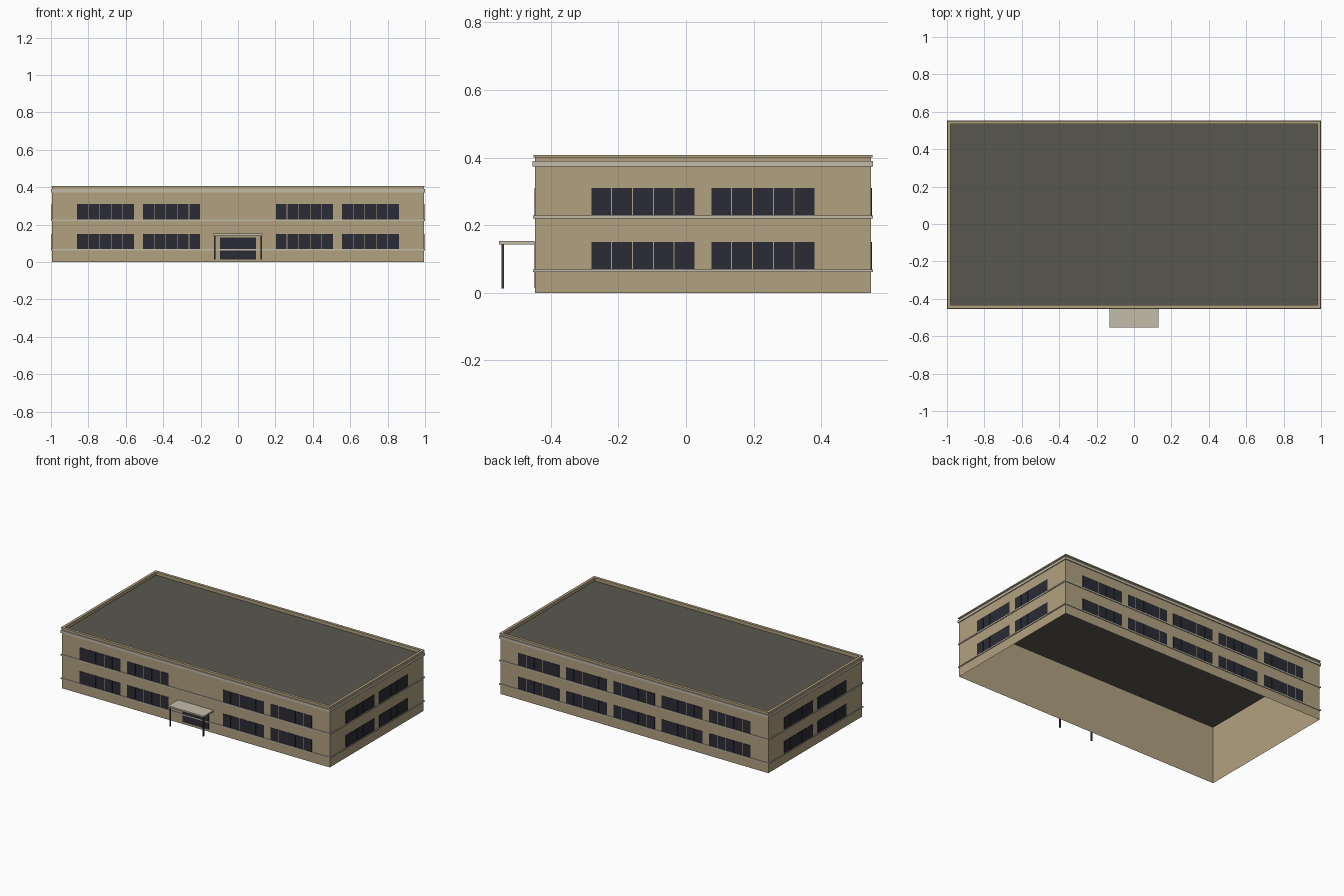
import bpy, bmesh
from mathutils import Matrix, Vector

cube = bpy.data.objects.get("Cube")
if cube:
    bpy.data.objects.remove(cube, do_unlink=True)


def material(name, hex_code):
    srgb = [int(hex_code[i:i + 2], 16) / 255 for i in (0, 2, 4)]
    color = [c / 12.92 if c < 0.04 else ((c + 0.055) / 1.055) ** 2.4 for c in srgb] + [1]
    m = bpy.data.materials.new(name)
    m.use_nodes = True
    m.diffuse_color = color
    m.node_tree.nodes["Principled BSDF"].inputs["Base Color"].default_value = color
    return m


TAN = material("tan wall", "b1a17f")
TRIM = material("pale stone trim", "c3bcaa")
ROOF = material("dark roof", "5a584e")
GLASS = material("dark glass", "2b2b35")
METAL = material("dark metal", "3e3e3c")

# Wall half sizes and the building's offset behind the canopy
HX, HY, CY = 0.9935, 0.497, 0.05
ROOF_Z = 0.386


def finish(name, bm, *mats):
    mesh = bpy.data.meshes.new(name)
    bm.to_mesh(mesh)
    bm.free()
    for m in mats:
        mesh.materials.append(m)
    obj = bpy.data.objects.new(name, mesh)
    bpy.context.scene.collection.objects.link(obj)
    return obj


def add_box(bm, lo, hi):
    lo, hi = Vector(lo), Vector(hi)
    place = Matrix.Translation((lo + hi) / 2) @ Matrix.Diagonal((*(hi - lo), 1))
    return bmesh.ops.create_cube(bm, size=1, matrix=place)["verts"]


def box(name, lo, hi, mat):
    bm = bmesh.new()
    add_box(bm, lo, hi)
    return finish(name, bm, mat)


def ring(name, out, inn, z0, z1, mat):
    """Rectangular band around the walls; out and inn are offsets from the wall face."""
    bm = bmesh.new()
    loops = []
    for off, z in ((out, z0), (out, z1), (inn, z1), (inn, z0)):
        x, y = HX + off, HY + off
        loops.append([bm.verts.new((sx * x, CY + sy * y, z))
                      for sx, sy in ((-1, -1), (1, -1), (1, 1), (-1, 1))])
    for a, b in zip(loops, loops[1:] + loops[:1]):
        for i in range(4):
            j = (i + 1) % 4
            bm.faces.new((a[i], a[j], b[j], b[i]))
    return finish(name, bm, mat)


# Hollow shell: tan walls, dark flat roof, open underneath
bm = bmesh.new()
add_box(bm, (-HX, CY - HY, 0), (HX, CY + HY, ROOF_Z))
bm.normal_update()
bmesh.ops.delete(bm, geom=[f for f in bm.faces if f.normal.z < -0.5], context="FACES_ONLY")
for f in bm.faces:
    f.material_index = int(f.normal.z > 0.5)
finish("walls_and_roof", bm, TAN, ROOF)

# Parapet, coping, cornice and sill bands
ring("parapet", 0, -0.0135, ROOF_Z + 0.001, 0.401, TAN)
ring("coping", 0.0045, -0.0135, 0.400, 0.408, TAN)
ring("cornice", 0.0065, 0.0005, 0.373, 0.390, TRIM)
ring("lower_sill_band", 0.0055, 0.0005, 0.062, 0.069, TRIM)
ring("upper_sill_band", 0.0055, 0.0005, 0.220, 0.228, TRIM)

# Window groups: five narrow panes each, on both floors of every wall
SPACING, PANE, GAP, HEIGHT = 0.3545, 0.0616, 0.003, 0.082


def windows(name, slots, distance, turns):
    bm = bmesh.new()
    for sill in (0.069, 0.228):
        for slot in slots:
            for k in range(-2, 3):
                x, w = slot * SPACING + k * PANE, (PANE - GAP) / 2
                add_box(bm, (x - w, -distance - 0.0025, sill),
                        (x + w, -distance - 0.0005, sill + HEIGHT))
    turn = Matrix.Rotation(turns * 1.5707963, 4, "Z")
    bm.transform(Matrix.Translation((0, CY, 0)) @ turn)
    finish(name, bm, GLASS)


windows("front_windows", (-2, -1, 1, 2), HY, 0)
windows("right_windows", (-0.5, 0.5), HX, 1)
windows("back_windows", (-2, -1, 0, 1, 2), HY, 2)
windows("left_windows", (-0.5, 0.5), HX, 3)

# Entrance: glass doors, canopy slab and two posts
front = CY - HY
box("entrance_doors", (-0.097, front - 0.003, 0.015), (0.097, front - 0.0005, 0.131), GLASS)
box("canopy", (-0.132, -0.553, 0.143), (0.132, front - 0.0005, 0.153), TRIM)
for side, sx in (("left", 1), ("right", -1)):
    x = sx * 0.123
    box(side + "_canopy_post", (x - 0.004, -0.546, 0.013), (x + 0.004, -0.538, 0.143), METAL)
